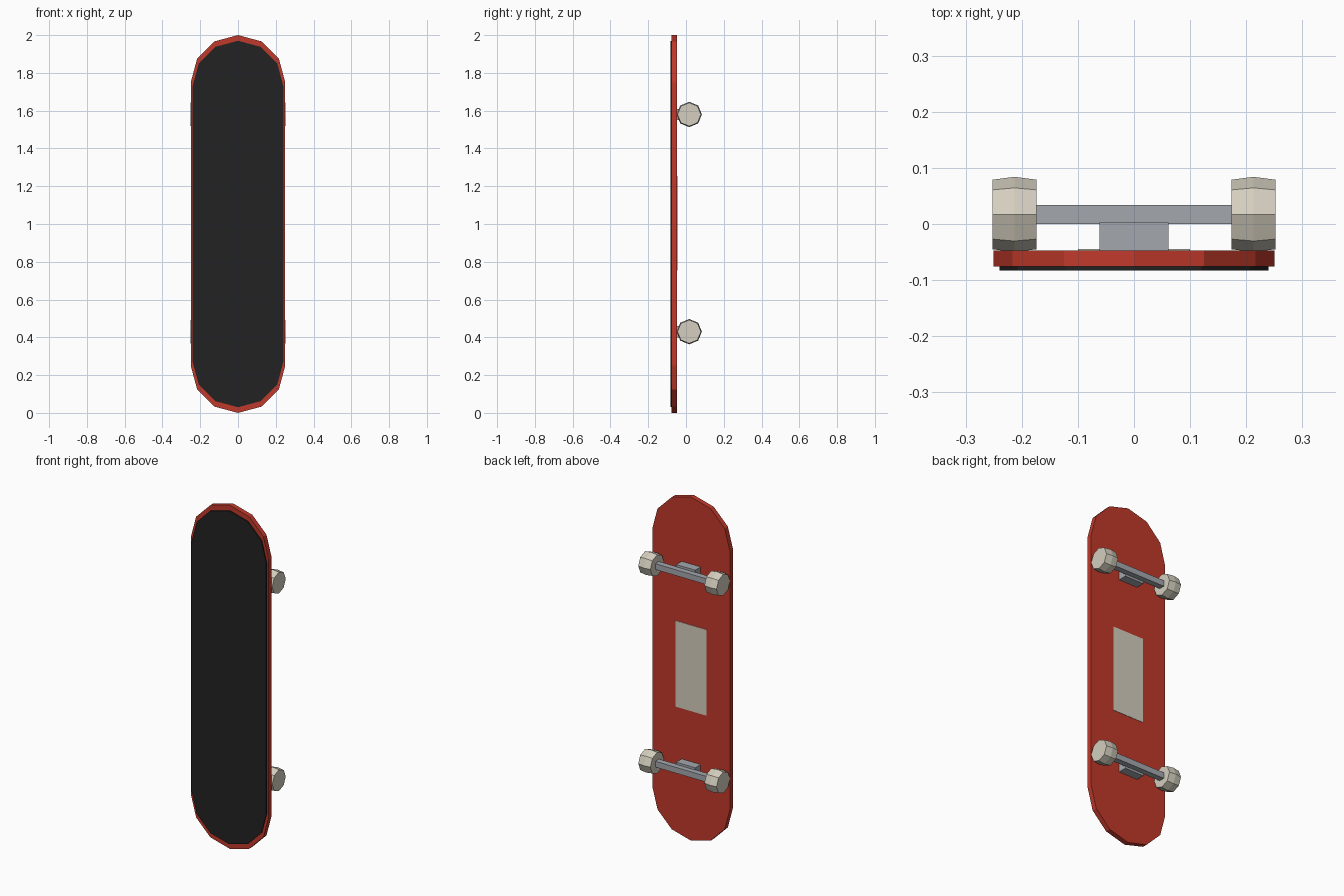
import bpy, bmesh, math

if "Cube" in bpy.data.objects:
    bpy.data.objects.remove(bpy.data.objects["Cube"])


def material(name, rgb):
    m = bpy.data.materials.new(name)
    m.diffuse_color = (*rgb, 1)
    m.use_nodes = True
    m.node_tree.nodes["Principled BSDF"].inputs["Base Color"].default_value = m.diffuse_color
    return m


RED = material("deck red", (0.53, 0.041, 0.024))
BLACK = material("grip black", (0.016, 0.016, 0.016))
CREAM = material("wheel cream", (0.66, 0.62, 0.52))
METAL = material("truck grey", (0.37, 0.387, 0.418))


def make(name, bm, mat):
    bmesh.ops.recalc_face_normals(bm, faces=bm.faces)
    me = bpy.data.meshes.new(name)
    bm.to_mesh(me)
    bm.free()
    me.materials.append(mat)
    ob = bpy.data.objects.new(name, me)
    bpy.context.collection.objects.link(ob)
    return ob


def box(name, lo, hi, mat):
    bm = bmesh.new()
    bmesh.ops.create_cube(bm, size=1)
    for v in bm.verts:
        v.co = [(a + b) / 2 + c * (b - a) for a, b, c in zip(lo, hi, v.co)]
    return make(name, bm, mat)


def board(name, r, half_straight, y0, y1, mat):
    """Upright slab with a faceted half circle at each end."""
    bm = bmesh.new()
    verts = []
    for side in (1, -1):
        for i in range(7):
            a = math.radians(30 * i)
            verts.append(bm.verts.new((side * r * math.cos(a), y0,
                                       1 + side * (half_straight + r * math.sin(a)))))
    face = bm.faces.new(verts)
    ext = bmesh.ops.extrude_face_region(bm, geom=[face], use_keep_orig=True)
    for v in ext["geom"]:
        if isinstance(v, bmesh.types.BMVert):
            v.co.y = y1
    return make(name, bm, mat)


def wheel(name, side, y, z):
    """Eight-sided wheel, slightly barrelled."""
    bm = bmesh.new()
    rings = []
    for x, r in ((0.174, 0.062), (0.213, 0.067), (0.252, 0.062)):
        rings.append([bm.verts.new((side * x, y + r * math.cos(i * math.pi / 4),
                                    z + r * math.sin(i * math.pi / 4))) for i in range(8)])
    for a, b in zip(rings, rings[1:]):
        for i in range(8):
            j = (i + 1) % 8
            bm.faces.new((a[i], a[j], b[j], b[i]))
    bm.faces.new(rings[0])
    bm.faces.new(rings[-1])
    return make(name, bm, CREAM)


# Deck, grip sheet and underside panel
board("deck", 0.25, 0.75, -0.076, -0.047, RED)
board("grip_sheet", 0.24, 0.73, -0.083, -0.076, BLACK)
box("underside_panel", (-0.1, -0.05, 0.755), (0.1, -0.045, 1.255), CREAM)

# Trucks and wheels
for end, z in (("lower", 0.43), ("upper", 1.58)):
    box(end + "_truck_base", (-0.0615, -0.05, z - 0.03), (0.0615, 0.003, z + 0.03), METAL)
    box(end + "_axle", (-0.18, 0.0, z - 0.017), (0.18, 0.034, z + 0.017), METAL)
    for label, side in (("left", -1), ("right", 1)):
        wheel(f"{end}_{label}_wheel", side, 0.017, z)
